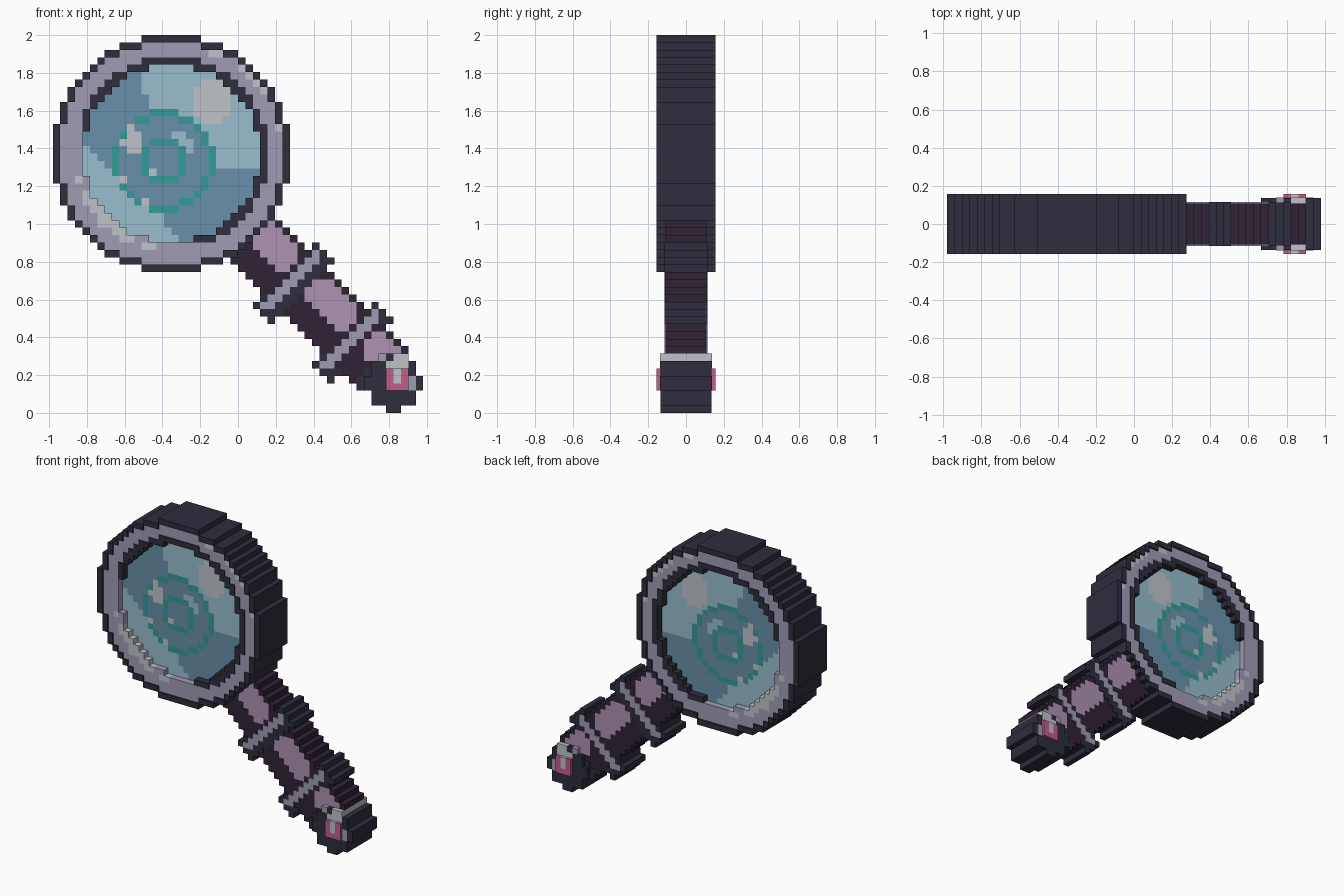
import bpy
import bmesh

cube = bpy.data.objects.get("Cube")
if cube:
    bpy.data.objects.remove(cube)

COLS, ROWS = 50, 51
CELL = 2 / ROWS

PALETTE = {
    "charcoal": "2E2D3C", "plum": "2F2234", "lavender": "A19CB5",
    "mauve": "AE92B2", "pale_glass": "98BECD", "deep_glass": "6991AA",
    "teal": "349B98", "silver": "BFC3C9", "pink": "C25E8C",
}


def make_material(name, code):
    rgb = [int(code[i:i + 2], 16) / 255 for i in (0, 2, 4)]
    lin = [((v + 0.055) / 1.055) ** 2.4 if v > 0.04 else v / 12.92 for v in rgb]
    mat = bpy.data.materials.new(name)
    mat.use_nodes = True
    mat.diffuse_color = (*lin, 1)
    mat.node_tree.nodes["Principled BSDF"].inputs["Base Color"].default_value = (*lin, 1)
    return mat


MATERIALS = {n: make_material(n, code) for n, code in PALETTE.items()}


def dist2(c, r, cx, cy):
    return (c + 0.5 - cx) ** 2 + (r + 0.5 - cy) ** 2


def neighbours(c, r):
    return [(c + 1, r), (c, r + 1), (c - 1, r), (c, r - 1)]


def in_disc(c, r, cx, cy, rr):
    return dist2(c, r, cx, cy) < rr


def on_edge(c, r, cx, cy, rr):
    return in_disc(c, r, cx, cy, rr) and any(
        not in_disc(a, b, cx, cy, rr) for a, b in neighbours(c, r))


# Painted pattern of the glass
def lens_colour(c, r):
    sparkle = {(9, 19), (13, 18), (12, 22)}
    cross = 10 <= c <= 11 and 13 <= r <= 15 or (c, r) in {(9, 14), (10, 12)}
    if (c, r) in sparkle or cross:
        return "silver"
    if in_disc(c, r, 21.5, 9, 8.6) or (c, r) == (22, 5):
        return "silver"
    if on_edge(c, r, 15, 17, 46) or on_edge(c, r, 15, 17, 9):
        return "teal"
    if 16 <= c <= 18 and 13 <= r <= 15 and abs(c - r - 3) < 2:
        return "pale_glass"
    if in_disc(c, r, 15, 17, 46):
        return "deep_glass"
    if r < 18 and c >= (12 if r < 8 else 13):
        return "pale_glass"
    if r >= 15 + (c - 4) * 0.7 and c <= 14 + (r - 24) * 0.75:
        return "pale_glass"
    return "deep_glass"


# Round frame with inner lip and glints
def frame_cell(c, r):
    dx, dy = c + 0.5 - 16, r + 0.5 - 16
    d2 = dx * dx + dy * dy
    if d2 < 144:
        return "lens", lens_colour(c, r), 0.1
    if on_edge(c, r, 16, 16, 256):
        return "frame", "charcoal", 0.157
    if d2 < 169 and dx - dy > -8.5:
        return "frame", "charcoal", 0.15
    low_glint = d2 < 182 and 5 < dy < 12.5 and dx < -5
    top_glint = d2 > 208 and dy < -8 and dx > 4.8 and c not in (23, 24)
    spots = {(30, 12), (3, 19), (12, 28), (13, 28)}
    if low_glint or top_glint or (c, r) in spots:
        return "frame", "silver", 0.145
    return "frame", "lavender", 0.145


# Pommel with its set stone
def pommel_cell(c, r):
    if 45 <= c <= 47 and 45 <= r <= 47:
        light = (c, r) in {(46, 45), (46, 46)}
        return "gem", "silver" if light else "pink", 0.157
    if c in (46, 47) and r in (43, 44) or (c, r) == (45, 44):
        return "gem_setting", "silver", 0.138
    if (c, r) in {(44, 43), (48, 46), (48, 47)}:
        return "gem_setting", "lavender", 0.138
    return "pommel", "charcoal", 0.136


# Diagonal grip with two collars: s runs along it, t across it
def grip_cell(c, r):
    s, t = c + r + 1, c - r
    if not 52 < s < 91:
        return None
    for k in (66, 82):
        if s in (k - 1, k) and -8 <= t <= 6:
            return "collars", "lavender", 0.115
        if abs(s - k) <= 2 and -9 <= t <= 7 and not -6 <= t <= 5:
            return "collar_edges", "charcoal", 0.113
    if not -6 <= t <= 5:
        return None
    if s in (67, 68) or (s > 87 and t < -1):
        return "collar_edges", "charcoal", 0.113
    for start, end in ((54, 63), (69, 79), (84, 90)):
        trim = 1 if s in (start, end) else 0
        if start <= s <= end and -1 + trim <= t <= 4 - trim:
            return "grip", "mauve", 0.108
    return "grip", "plum", 0.108


def cell_at(c, r):
    if in_disc(c, r, 16, 16, 256):
        return frame_cell(c, r)
    if in_disc(c, r, 46, 47, 13.5):
        return pommel_cell(c, r)
    if (c, r) in {(44, 43), (47, 43), (46, 43)}:
        return pommel_cell(c, r)
    return grip_cell(c, r)


grid = {}
for r in range(ROWS):
    for c in range(COLS):
        cell = cell_at(c, r)
        if cell:
            grid[c, r] = cell


def build_part(part):
    cells = {k: v for k, v in grid.items() if v[0] == part}
    names = sorted({v[1] for v in cells.values()})
    bm = bmesh.new()

    def quad(points, index):
        face = bm.faces.new([bm.verts.new(p) for p in points])
        face.material_index = index

    for (c, r), (_, colour, d) in cells.items():
        index = names.index(colour)
        x0, z1 = (c - COLS / 2) * CELL, (ROWS - r) * CELL
        x1, z0 = x0 + CELL, z1 - CELL
        ring = [(x0, z0), (x1, z0), (x1, z1), (x0, z1)]
        quad([(x, -d, z) for x, z in ring], index)
        quad([(x, d, z) for x, z in reversed(ring)], index)
        # Walls only where the neighbouring cell is thinner or missing
        sides = [(1, 2), (0, 1), (3, 0), (2, 3)]
        for key, (i, j) in zip(neighbours(c, r), sides):
            if key in grid and grid[key][2] >= d:
                continue
            (ax, az), (bx, bz) = ring[i], ring[j]
            quad([(ax, -d, az), (ax, d, az), (bx, d, bz), (bx, -d, bz)], index)
    bmesh.ops.remove_doubles(bm, verts=bm.verts, dist=0.0005)
    bmesh.ops.recalc_face_normals(bm, faces=bm.faces)
    mesh = bpy.data.meshes.new(part)
    bm.to_mesh(mesh)
    bm.free()
    for n in names:
        mesh.materials.append(MATERIALS[n])
    bpy.context.collection.objects.link(bpy.data.objects.new(part, mesh))


for part in sorted({v[0] for v in grid.values()}):
    build_part(part)
